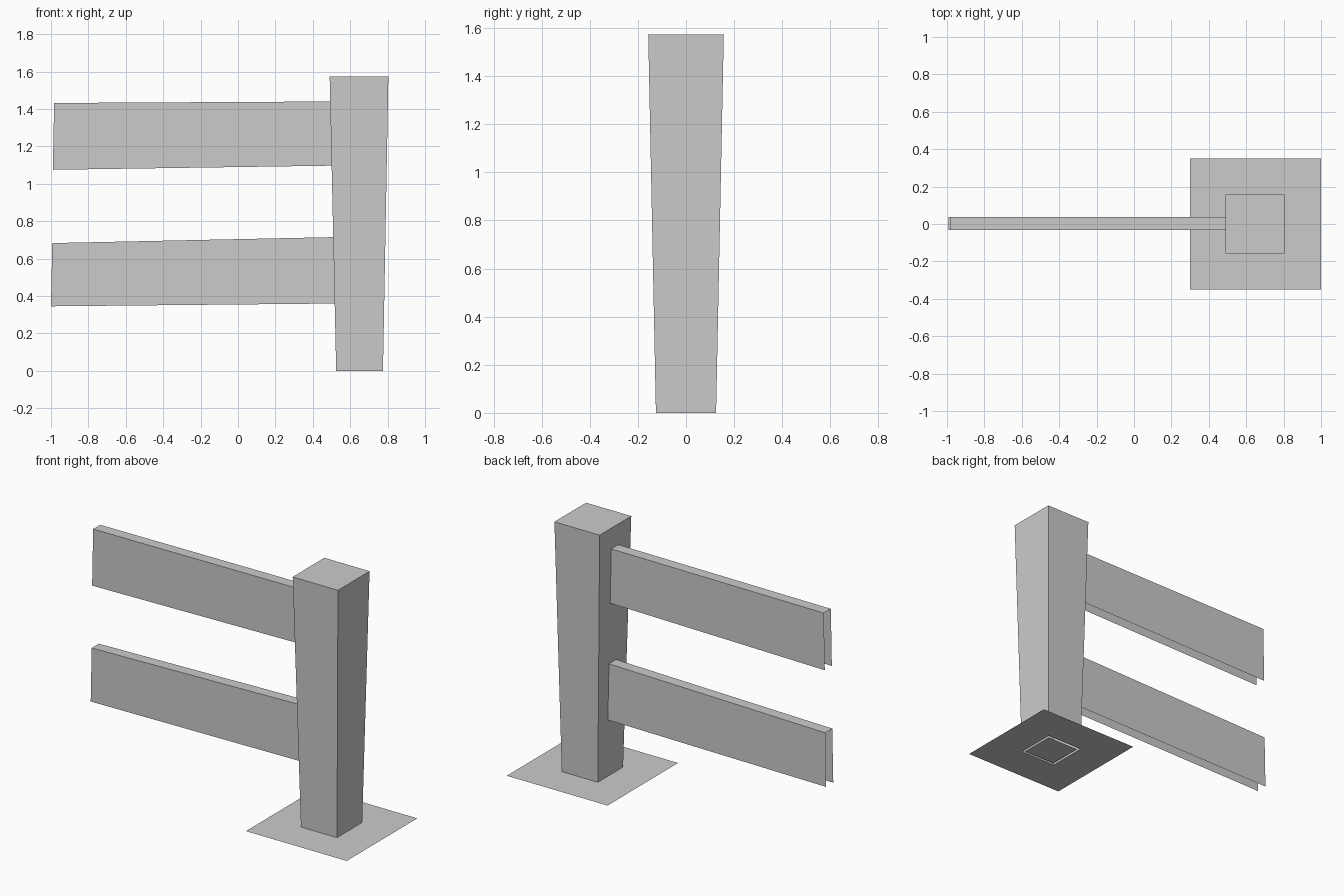
import bpy

cube = bpy.data.objects.get("Cube")
if cube:
    bpy.data.objects.remove(cube, do_unlink=True)

grey = bpy.data.materials.new("plain grey")
grey.use_nodes = True
colour = (0.6, 0.6, 0.6, 1)
grey.diffuse_color = colour
grey.node_tree.nodes["Principled BSDF"].inputs["Base Color"].default_value = colour


def add_part(name, verts, faces):
    mesh = bpy.data.meshes.new(name)
    mesh.from_pydata(verts, [], faces)
    mesh.materials.append(grey)
    obj = bpy.data.objects.new(name, mesh)
    bpy.context.collection.objects.link(obj)
    return obj


def square(x, half, z):
    return [(x + sx * half, sy * half, z)
            for sx, sy in ((-1, -1), (1, -1), (1, 1), (-1, 1))]


def band(flip=False):
    quads = [(i, (i + 1) % 4, 4 + (i + 1) % 4, 4 + i) for i in range(4)]
    return [q[::-1] for q in quads] if flip else quads


# Flared post, open underneath
add_part("post", square(0.65, 0.125, 0) + square(0.647, 0.157, 1.573),
         band() + [(4, 5, 6, 7)])

# Thin ground sheet with a square opening, and the loose panel inside it
add_part("ground_sheet", square(0.65, 0.35, 0) + square(0.65, 0.125, 0), band())
add_part("base_panel", square(0.65, 0.109, 0), [(3, 2, 1, 0)])


# Rails: folded sheets with a top and two sides, open below and at the ends
def add_rail(name, outline):
    verts = [(x, y, z) for y in (-0.033, 0.037) for x, z in outline]
    # outline order: outer bottom, inner bottom, inner top, outer top
    add_part(name, verts, [(0, 1, 2, 3), (7, 6, 5, 4), (3, 2, 6, 7)])


add_rail("upper_rail", [(-0.99, 1.075), (0.505, 1.097), (0.505, 1.44), (-0.983, 1.432)])
add_rail("lower_rail", [(-1, 0.345), (0.52, 0.36), (0.52, 0.715), (-0.993, 0.683)])
